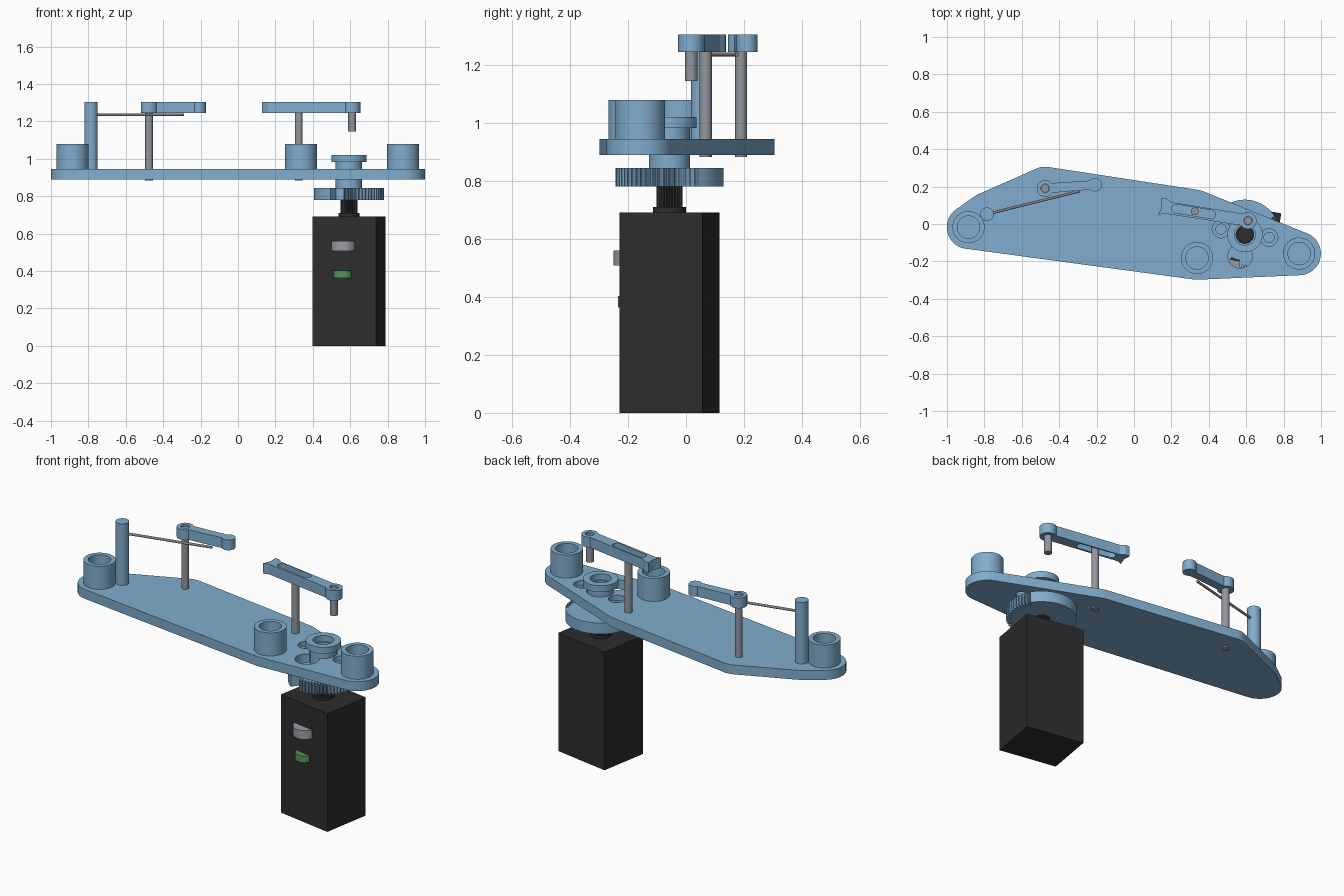
import bpy, bmesh, math
from mathutils import Vector
from mathutils.geometry import convex_hull_2d

if "Cube" in bpy.data.objects:
    bpy.data.objects.remove(bpy.data.objects["Cube"])

def mat(name, c):
    m = bpy.data.materials.new(name)
    m.diffuse_color = (*c, 1)
    m.use_nodes = True
    m.node_tree.nodes["Principled BSDF"].inputs["Base Color"].default_value = m.diffuse_color
    return m

BLUE = mat("blue plastic", (0.22, 0.42, 0.62))
STEEL = mat("grey steel", (0.29, 0.31, 0.34))
SPRING = mat("spring wire", (0.25, 0.22, 0.21))
BLACK = mat("motor black", (0.026, 0.026, 0.026))
SILVER = mat("silver plug", (0.33, 0.33, 0.38))
GREEN = mat("green plug", (0.09, 0.31, 0.09))

def finish(name, bm, m):
    bmesh.ops.recalc_face_normals(bm, faces=bm.faces)
    me = bpy.data.meshes.new(name)
    bm.to_mesh(me)
    bm.free()
    if m:
        me.materials.append(m)
    ob = bpy.data.objects.new(name, me)
    bpy.context.collection.objects.link(ob)
    return ob

def prism(name, pts, z0, z1, m):
    """Extrude a flat outline from z0 to z1."""
    bm = bmesh.new()
    f = bm.faces.new([bm.verts.new((x, y, z0)) for x, y in pts])
    r = bmesh.ops.extrude_face_region(bm, geom=[f])
    top = [v for v in r["geom"] if isinstance(v, bmesh.types.BMVert)]
    bmesh.ops.translate(bm, verts=top, vec=(0, 0, z1 - z0))
    return finish(name, bm, m)

def arc(c, r, a0=0, a1=360, n=48):
    full = abs(a1 - a0) >= 360
    k = n if full else n + 1
    return [(c[0] + r * math.cos(math.radians(a0 + (a1 - a0) * i / n)),
             c[1] + r * math.sin(math.radians(a0 + (a1 - a0) * i / n))) for i in range(k)]

def cyl(name, c, r, z0, z1, m, n=48):
    return prism(name, arc(c, r, n=n), z0, z1, m)

def lathe(name, c, prof, m, n=48):
    """Revolve a closed (radius, z) profile about a vertical axis."""
    bm = bmesh.new()
    rings = [[bm.verts.new((x, y, z)) for x, y in arc(c, r, n=n)] for r, z in prof]
    for j in range(len(rings)):
        a, b = rings[j], rings[(j + 1) % len(rings)]
        for i in range(n):
            k = (i + 1) % n
            bm.faces.new((a[i], a[k], b[k], b[i]))
    return finish(name, bm, m)

def cut(ob, *cutters):
    for c in cutters:
        md = ob.modifiers.new("cut", "BOOLEAN")
        md.operation, md.solver, md.object = "DIFFERENCE", "EXACT", c
        bpy.context.view_layer.objects.active = ob
        bpy.ops.object.modifier_apply(modifier=md.name)
        bpy.data.objects.remove(c)

def local(pts, o, ang):
    c, s = math.cos(math.radians(ang)), math.sin(math.radians(ang))
    return [(o[0] + x * c - y * s, o[1] + x * s + y * c) for x, y in pts]

AX = (0.593, -0.057)          # motor axis
BOSSES = [(-0.885, -0.017), (0.337, -0.182), (0.883, -0.158)]
POST = (-0.786, 0.053)
PIN_L, PIN_R, PIN_T = (-0.475, 0.19), (0.325, 0.068), (0.61, 0.018)

# Base plate: hull around the bosses and pins
pts = []
for c in BOSSES + [POST, PIN_L, PIN_R]:
    pts += arc(c, 0.116, n=64)
hull = [pts[i] for i in convex_hull_2d([Vector(p) for p in pts])]
plate = prism("base_plate", hull, 0.89, 0.945, BLUE)
cut(plate, cyl("c", AX, 0.074, 0.85, 1.0, None),
    cyl("c", (0.567, -0.171), 0.065, 0.85, 1.0, None))
for c in [(0.465, -0.027), (0.722, -0.072)]:
    cut(plate, cyl("c", c, 0.047, 0.915, 1.0, None), cyl("c", c, 0.027, 0.85, 1.0, None))

# Bosses, tall post and steel pins
for i, c in enumerate(BOSSES):
    lathe(f"boss_{i}", c, [(0.06, 0.94), (0.086, 0.94), (0.086, 1.08), (0.06, 1.08)], BLUE)
cyl("tall_post", POST, 0.036, 0.94, 1.305, BLUE)
cyl("left_pin", PIN_L, 0.021, 0.883, 1.295, STEEL, 32)
cyl("slot_pin", PIN_R, 0.021, 0.883, 1.275, STEEL, 32)
cyl("arm_pin", PIN_T, 0.021, 1.145, 1.295, STEEL, 32)

# Spring wire from the post
a, b = Vector((*POST, 1.236)), Vector((-0.29, 0.176, 1.236))
bm = bmesh.new()
bmesh.ops.create_cone(bm, cap_ends=True, segments=12, radius1=0.007, radius2=0.007, depth=(b - a).length)
wire = finish("spring_wire", bm, SPRING)
wire.rotation_euler = (b - a).to_track_quat("Z", "Y").to_euler()
wire.location = (a + b) / 2

# Left lever: dog-bone shape
L = 0.268
g = math.degrees(math.asin(0.026 / 0.045))
h = math.degrees(math.asin(0.024 / 0.036))
out = arc((0, 0), 0.045, g, 360 - g, 36) + arc((L, 0), 0.036, -180 + h, 180 - h, 36)
left = prism("left_lever", local(out, PIN_L, 4.3), 1.245, 1.305, BLUE)
cut(left, cyl("c", PIN_L, 0.0235, 1.2, 1.35, None))

# Right lever: ring end, slot and flared tip
A = 170.5
g = math.degrees(math.asin(0.032 / 0.045))
out = arc((0, 0), 0.045, g, 360 - g, 36) + [(0.425, -0.03), (0.45, -0.044), (0.478, -0.042),
                                            (0.468, 0.0), (0.479, 0.052), (0.45, 0.036)]
right = prism("right_lever", local(out, PIN_T, A), 1.245, 1.305, BLUE)
slot = arc((0.39, 0), 0.023, -90, 90, 16) + arc((0.2, 0), 0.023, 90, 270, 16)
cut(right, cyl("c", PIN_T, 0.0235, 1.2, 1.35, None),
    prism("c", local(slot, PIN_T, A), 1.2, 1.35, None))

# Drive wheel: smooth cam at the back, notch, then gear teeth
out = arc(AX, 0.187, 32, 238, 60) + arc(AX, 0.14, 240, 258, 6)
for i in range(22):
    t = 260 + i * 6
    for r, d in ((0.162, 0), (0.187, 1.6), (0.187, 3), (0.162, 4.6)):
        out += [(AX[0] + r * math.cos(math.radians(t + d)), AX[1] + r * math.sin(math.radians(t + d)))]
wheel = prism("drive_wheel", out, 0.78, 0.845, BLUE)
cut(wheel, cyl("c", AX, 0.047, 0.7, 0.9, None))

# Hub through the plate with a top collar
lathe("wheel_hub", AX, [(0.047, 0.84), (0.071, 0.84), (0.071, 0.982), (0.094, 0.982),
                        (0.094, 1.02), (0.056, 1.02), (0.056, 0.985), (0.047, 0.985)], BLUE)

# Motor: case, collar and splined shaft
case = [(-0.1725, -0.145), (0.1725, -0.145), (0.1725, 0.145), (-0.1725, 0.145)]
prism("motor_case", local(case, AX, -9.7), 0, 0.692, BLACK)
cyl("motor_collar", AX, 0.057, 0.69, 0.71, BLACK)
spline = [(AX[0] + r * math.cos(i * math.pi / 24), AX[1] + r * math.sin(i * math.pi / 24))
          for i in range(48) for r in [0.046 if i % 2 else 0.041]]
prism("motor_shaft", spline, 0.70, 0.9, BLACK)

# Plugs on the motor's front
cyl("silver_plug", (0.565, -0.184), 0.066, 0.508, 0.56, SILVER)
cyl("green_plug", (0.561, -0.184), 0.051, 0.364, 0.404, GREEN)

# Smooth the round sides, keep the edges sharp
for ob in bpy.context.scene.objects:
    ob.select_set(ob.type == "MESH")
bpy.context.view_layer.objects.active = plate
bpy.ops.object.shade_smooth_by_angle(angle=math.radians(25))
